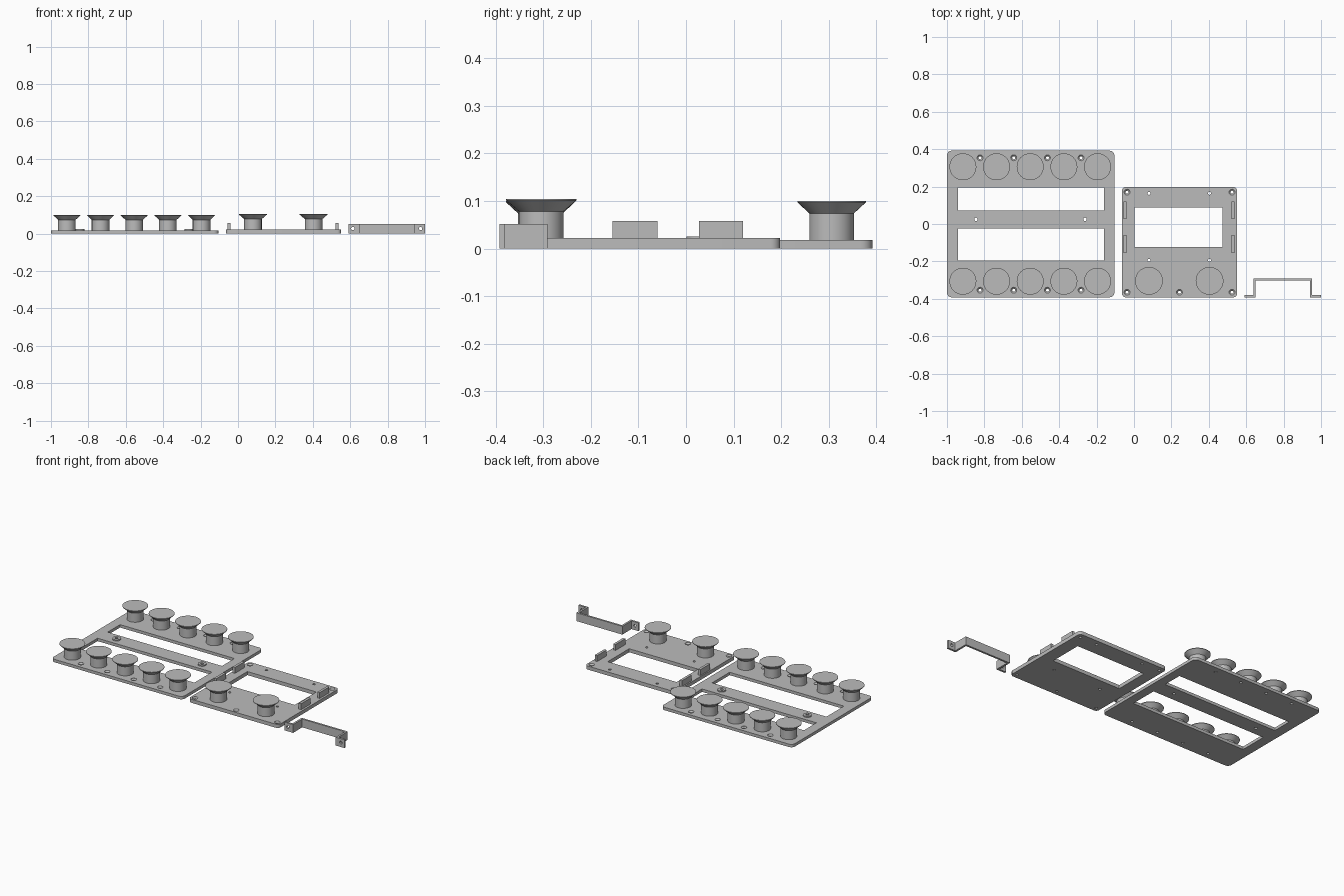
import bpy, bmesh, math

if "Cube" in bpy.data.objects:
    bpy.data.objects.remove(bpy.data.objects["Cube"])

grey = bpy.data.materials.new("plain grey")
grey.diffuse_color = (0.5, 0.5, 0.5, 1)
grey.use_nodes = True
grey.node_tree.nodes["Principled BSDF"].inputs["Base Color"].default_value = grey.diffuse_color


def finish(bm, name):
    bmesh.ops.recalc_face_normals(bm, faces=bm.faces)
    me = bpy.data.meshes.new(name)
    bm.to_mesh(me)
    bm.free()
    me.materials.append(grey)
    ob = bpy.data.objects.new(name, me)
    bpy.context.collection.objects.link(ob)
    return ob


def activate(ob):
    bpy.ops.object.select_all(action='DESELECT')
    ob.select_set(True)
    bpy.context.view_layer.objects.active = ob


def prism(bm, pts, z0, z1):
    """Closed outline in x, y extruded from z0 to z1."""
    lo = [bm.verts.new((x, y, z0)) for x, y in pts]
    hi = [bm.verts.new((x, y, z1)) for x, y in pts]
    bm.faces.new(lo[::-1])
    bm.faces.new(hi)
    n = len(pts)
    for i in range(n):
        j = (i + 1) % n
        bm.faces.new((lo[i], lo[j], hi[j], hi[i]))


def box(bm, x0, x1, y0, y1, z0, z1):
    prism(bm, [(x0, y0), (x1, y0), (x1, y1), (x0, y1)], z0, z1)


def lathe(bm, x, y, profile, n):
    """Solid of revolution about a vertical axis; profile is (radius, z)."""
    rings = [[bm.verts.new((x + r * math.cos(math.tau * i / n),
                            y + r * math.sin(math.tau * i / n), z))
              for i in range(n)] for r, z in profile]
    bm.faces.new(rings[0][::-1])
    bm.faces.new(rings[-1])
    for a, b in zip(rings, rings[1:]):
        for i in range(n):
            j = (i + 1) % n
            bm.faces.new((a[i], a[j], b[j], b[i]))


def rounded(x0, x1, y0, y1, r, seg=6):
    pts = []
    corners = [(x1 - r, y1 - r), (x0 + r, y1 - r), (x0 + r, y0 + r), (x1 - r, y0 + r)]
    for k, (cx, cy) in enumerate(corners):
        for i in range(seg + 1):
            a = (k + i / seg) * math.pi / 2
            pts.append((cx + r * math.cos(a), cy + r * math.sin(a)))
    return pts


def cut(ob, bm):
    cutter = finish(bm, "cutter")
    cutter.hide_render = True
    mod = ob.modifiers.new("cut", 'BOOLEAN')
    mod.operation = 'DIFFERENCE'
    mod.solver = 'EXACT'
    mod.object = cutter
    activate(ob)
    bpy.ops.object.modifier_apply(modifier=mod.name)
    bpy.data.objects.remove(cutter, do_unlink=True)
    activate(ob)
    bpy.ops.object.shade_smooth_by_angle(angle=math.radians(32))


def plate(name, outline, thick, windows, screws, pins):
    bm = bmesh.new()
    prism(bm, outline, 0, thick)
    ob = finish(bm, name)
    c = bmesh.new()
    for x0, x1, y0, y1 in windows:
        box(c, x0, x1, y0, y1, -0.02, 0.06)
    # countersunk screw holes
    for x, y in screws:
        lathe(c, x, y, [(0.008, -0.02), (0.008, thick - 0.009),
                        (0.016, thick - 0.001), (0.016, 0.06)], 20)
    # plain holes
    for x, y, r in pins:
        lathe(c, x, y, [(r, -0.02), (r, 0.06)], 16)
    cut(ob, c)


def knob(name, x, y, z, r):
    bm = bmesh.new()
    lathe(bm, x, y, [(0.047, z - 0.002), (0.047, z + 0.056),
                     (r, z + 0.079), (r, z + 0.082)], 40)
    ob = finish(bm, name)
    activate(ob)
    bpy.ops.object.shade_smooth_by_angle(angle=math.radians(30))


# wide plate with two slots
bar_holes = [(-0.845, 0.025), (-0.262, 0.025)]
plate("wide_plate", rounded(-1, -0.105, -0.392, 0.392, 0.025), 0.018,
      [(-0.94, -0.16, 0.073, 0.194), (-0.94, -0.16, -0.196, -0.025)],
      [(-0.823 + 0.18 * i, s * 0.354) for i in range(4) for s in (-1, 1)],
      [(x, y, 0.009) for x, y in bar_holes])

# raised bosses on the middle bar
for x, y in bar_holes:
    bm = bmesh.new()
    lathe(bm, x, y, [(0.024, 0.016), (0.024, 0.025)], 24)
    boss = finish(bm, "bar_boss")
    c = bmesh.new()
    lathe(c, x, y, [(0.009, -0.02), (0.009, 0.06)], 16)
    cut(boss, c)

# knobs on the wide plate
for i in range(5):
    for s in (-1, 1):
        knob("wide_plate_knob", -0.915 + 0.18 * i, s * 0.306, 0.018, 0.072)

# small plate with a window
plate("small_plate", rounded(-0.064, 0.551, -0.392, 0.198, 0.02), 0.022,
      [(0.003, 0.473, -0.122, 0.087)],
      [(-0.037, 0.17), (0.524, 0.17), (-0.037, -0.365), (0.524, -0.365), (0.243, -0.365)],
      [(x, y, 0.008) for x in (0.08, 0.404) for y in (0.164, -0.194)])

# knobs on the small plate
for x in (0.08, 0.404):
    knob("small_plate_knob", x, -0.304, 0.022, 0.074)

# upright tabs on the small plate
for x in (-0.056, 0.522):
    for y0, y1 in ((-0.154, -0.06), (0.027, 0.12)):
        bm = bmesh.new()
        box(bm, x, x + 0.016, y0, y1, 0.02, 0.058)
        finish(bm, "side_tab")

# hat-shaped bracket, mirrored about its centre line
mid, f, b, t = 0.795, -0.392, -0.291, 0.012
half = [(0.205, f), (0.205, f + t), (0.157, f + t), (0.157, b)]
inner = [(0.145, b - t), (0.145, f)]
outline = ([(mid + x, y) for x, y in half]
           + [(mid - x, y) for x, y in half[::-1]]
           + [(mid - x, y) for x, y in inner[::-1]]
           + [(mid + x, y) for x, y in inner])
bm = bmesh.new()
prism(bm, outline, 0, 0.051)
bracket = finish(bm, "bracket")
c = bmesh.new()
for s in (-1, 1):
    lathe(c, mid + s * 0.181, 0, [(0.009, -0.02), (0.009, 0.02)], 16)
# turn the hole cutters to face front
for v in c.verts:
    x, y, z = v.co
    v.co = (x, f + t / 2 + z, 0.027 + y)
cut(bracket, c)
